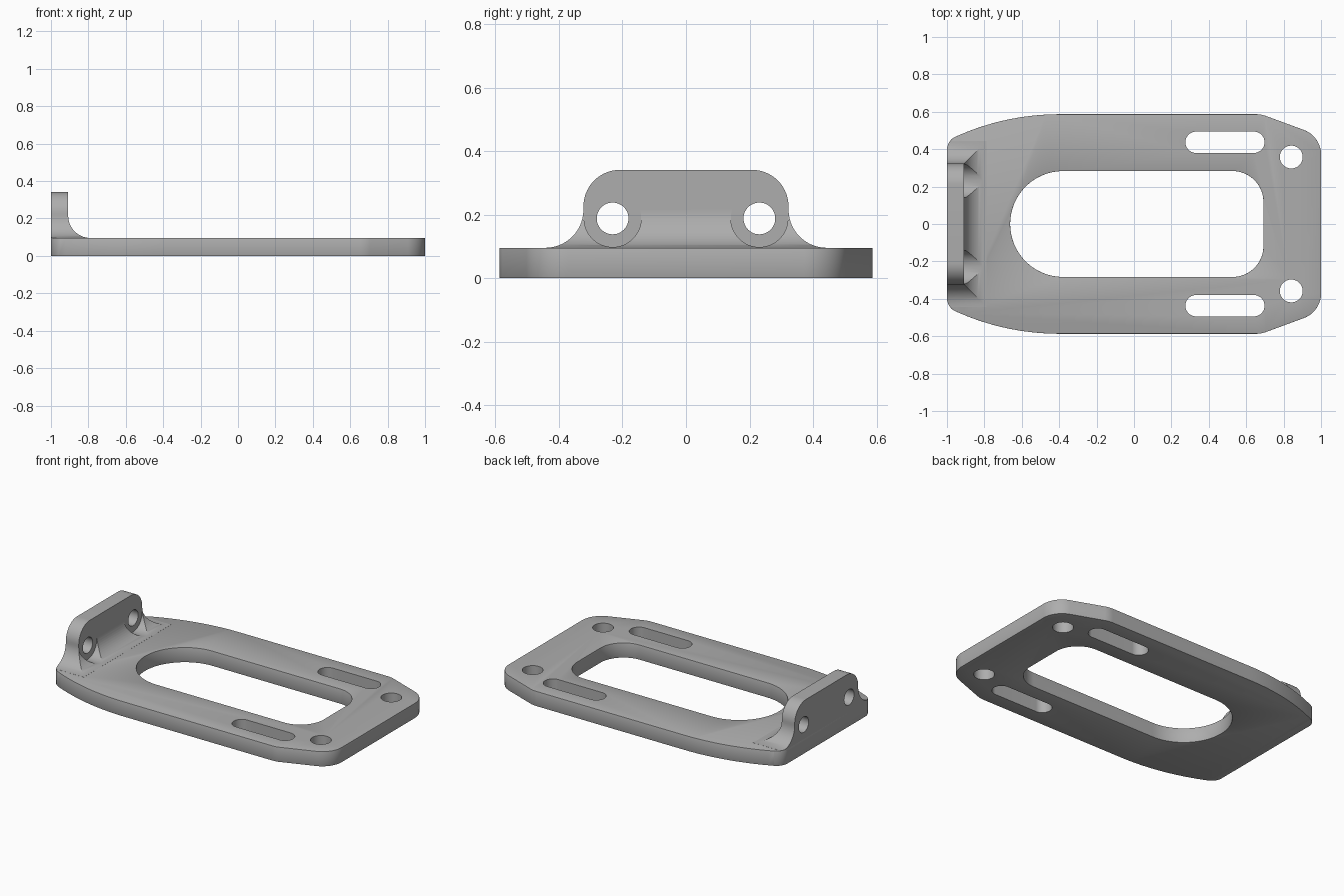
import bpy, bmesh, math
from mathutils import Vector, Matrix

cube = bpy.data.objects.get("Cube")
if cube:
    bpy.data.objects.remove(cube, do_unlink=True)

grey = bpy.data.materials.new("satin_grey")
grey.use_nodes = True
colour = (0.42, 0.42, 0.42, 1)
grey.diffuse_color = colour
grey.node_tree.nodes["Principled BSDF"].inputs["Base Color"].default_value = colour

PLATE_TOP = 0.095


def rounded(corners, seg=16):
    """Polygon outline with an arc of given radius at each (x, y, r) corner."""
    pts = []
    for i, (x, y, r) in enumerate(corners):
        c = Vector((x, y))
        a = (Vector(corners[i - 1][:2]) - c).normalized()
        b = (Vector(corners[(i + 1) % len(corners)][:2]) - c).normalized()
        half = a.angle(b) / 2
        centre = c + (a + b).normalized() * (r / math.sin(half))
        start = c + a * (r / math.tan(half)) - centre
        sweep = start.angle_signed(c + b * (r / math.tan(half)) - centre)
        for k in range(seg + 1):
            t = -sweep * k / seg
            pts.append(centre + Matrix.Rotation(t, 2) @ start)
    return pts


def loft(name, rings):
    """Solid through a stack of rings with equal point counts."""
    bm = bmesh.new()
    loops = [[bm.verts.new(p) for p in ring] for ring in rings]
    n = len(loops[0])
    for lo, hi in zip(loops, loops[1:]):
        for i in range(n):
            j = (i + 1) % n
            bm.faces.new((lo[i], lo[j], hi[j], hi[i]))
    bm.faces.new(loops[0][::-1])
    bm.faces.new(loops[-1])
    bmesh.ops.remove_doubles(bm, verts=bm.verts[:], dist=1e-5)
    bmesh.ops.recalc_face_normals(bm, faces=bm.faces[:])
    mesh = bpy.data.meshes.new(name)
    bm.to_mesh(mesh)
    bm.free()
    mesh.materials.append(grey)
    ob = bpy.data.objects.new(name, mesh)
    bpy.context.collection.objects.link(ob)
    return ob


def prism(name, outline, z0, z1):
    return loft(name, [[(p[0], p[1], z) for p in outline] for z in (z0, z1)])


def select(ob):
    bpy.ops.object.select_all(action='DESELECT')
    ob.select_set(True)
    bpy.context.view_layer.objects.active = ob


def boolean(ob, cutter, operation='DIFFERENCE'):
    select(ob)
    mod = ob.modifiers.new("cut", 'BOOLEAN')
    mod.operation, mod.object, mod.solver = operation, cutter, 'EXACT'
    bpy.ops.object.modifier_apply(modifier=mod.name)
    bpy.data.objects.remove(cutter, do_unlink=True)


def slot_outline(x0, x1, y, r):
    e = r * 0.9999
    return rounded([(x0, y - r, e), (x1, y - r, e), (x1, y + r, e), (x0, y + r, e)])


def cylinder_x(y, z, r, x0, x1, seg=48):
    angles = [2 * math.pi * k / seg for k in range(seg)]
    return loft("bore", [[(x, y + r * math.cos(a), z + r * math.sin(a))
                          for a in angles] for x in (x0, x1)])


# Base plate: bowed at the flange end, clipped corners at the other
half = [(1, 0.469, 0.14), (0.68, 0.587, 0.15), (-0.69, 0.587, 1.35), (-1, 0.446, 0.078)]
outline = rounded(half + [(x, -y, r) for x, y, r in reversed(half)])
plate = prism("base_plate", outline, 0, PLATE_TOP)

# Large central opening
opening = rounded([(0.692, 0.283, 0.165), (-0.662, 0.283, 0.2829),
                   (-0.662, -0.283, 0.2829), (0.692, -0.283, 0.165)], 24)
boolean(plate, prism("opening", opening, -0.1, 0.2))

# Softened rims
select(plate)
bevel = plate.modifiers.new("rim", 'BEVEL')
bevel.width, bevel.segments, bevel.angle_limit = 0.006, 2, math.radians(60)
bpy.ops.object.modifier_apply(modifier=bevel.name)

# Long slots and bolt holes
for side in (1, -1):
    boolean(plate, prism("slot", slot_outline(0.275, 0.698, side * 0.437, 0.057), -0.1, 0.2))
    boolean(plate, prism("hole", slot_outline(0.78, 0.902, side * 0.358, 0.061), -0.1, 0.2))

# Upright flange: flared fillet at the foot, rounded shoulders at the top
FACE, WIDTH, TOP, FLARE, SHOULDER = -0.908, 0.323, 0.341, 0.12, 0.115
STEPS = 14
sections = [(PLATE_TOP - 0.01, FLARE, FLARE)]
for k in range(STEPS + 1):
    a = math.pi / 2 * k / STEPS
    d = FLARE * (1 - math.sin(a))
    sections.append((PLATE_TOP + FLARE * (1 - math.cos(a)) + 0.0005, d, d))
for k in range(STEPS + 1):
    a = math.pi / 2 * k / STEPS
    sections.append((TOP - SHOULDER * (1 - math.sin(a)), 0, -SHOULDER * (1 - math.cos(a))))
flange = loft("upright_flange", [
    [(-1.1, -WIDTH - dy, z), (FACE + dx, -WIDTH - dy, z),
     (FACE + dx, WIDTH + dy, z), (-1.1, WIDTH + dy, z)] for z, dx, dy in sections])
boolean(flange, prism("trim", outline, -0.2, 0.6), 'INTERSECT')

# Flange bolt holes with clearance pockets in the fillet
for side in (1, -1):
    boolean(flange, cylinder_x(side * 0.231, 0.188, 0.09, FACE, -0.7))
    boolean(flange, cylinder_x(side * 0.231, 0.188, 0.05, -1.2, -0.7))

for ob in (plate, flange):
    select(ob)
    bpy.ops.object.shade_smooth_by_angle(angle=math.radians(28))
